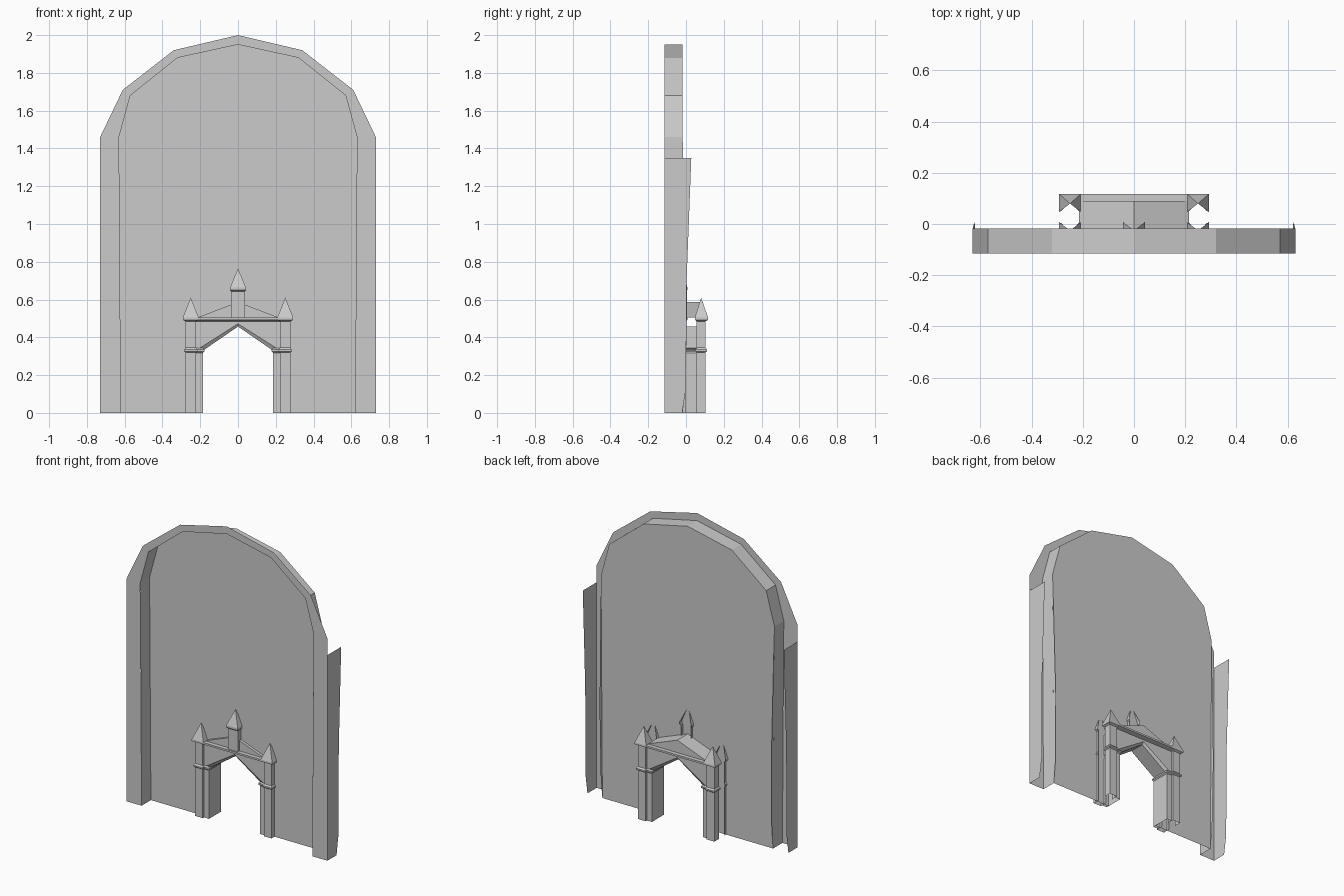
import bpy

if "Cube" in bpy.data.objects:
    bpy.data.objects.remove(bpy.data.objects["Cube"])

MID = 0.027          # gate is symmetric front/back about this depth
WALL_Y = -0.018
FRONT_Y = -0.115


def flip(y):
    return 2 * MID - y


def add_mesh(name, verts, faces):
    me = bpy.data.meshes.new(name)
    me.from_pydata(verts, [], faces)
    me.validate()
    ob = bpy.data.objects.new(name, me)
    bpy.context.collection.objects.link(ob)
    return ob


def loft(name, rings):
    """Open sheet joining equal-length point rows."""
    n = len(rings[0])
    verts = [p for r in rings for p in r]
    faces = [(i * n + j, i * n + j + 1, (i + 1) * n + j + 1, (i + 1) * n + j)
             for i in range(len(rings) - 1) for j in range(n - 1)]
    return add_mesh(name, verts, faces)


def mirror_x(ob):
    m = ob.modifiers.new("mirror", 'MIRROR')
    m.use_clip = True
    m.merge_threshold = 0.0005
    return ob


# Arched frame and recessed wall (half outlines, mirrored)
outer = [(0.73, 0), (0.73, 1.46), (0.61, 1.71), (0.34, 1.92), (0, 2.0)]
inner = [(0.62, 0), (0.63, 1.46), (0.57, 1.68), (0.32, 1.88), (0, 1.95)]
mirror_x(loft("frame_front", [[(x, FRONT_Y, z) for x, z in outer],
                              [(x, FRONT_Y, z) for x, z in inner]]))

door = [(0, 0.457), (0.185, 0.33), (0.185, 0)]
outline = door + inner
mirror_x(add_mesh("recessed_wall", [(x, WALL_Y, z) for x, z in outline],
                  [tuple(range(len(outline)))]))

# Reveal between frame and wall, its lower sides bulging slightly through
back = [(0.62, -0.018, 0), (0.621, -0.003, 0.13), (0.624, 0.006, 0.6),
        (0.628, -0.01, 1.2)]
back += [(x, WALL_Y, z) for x, z in inner[1:]]
mirror_x(loft("frame_reveal", [[(x, FRONT_Y, z) for x, y, z in back], back]))

# Outer side panels
side = [(FRONT_Y, 0), (-0.02, 0), (0.0, 0.13), (0.003, 0.7), (0.028, 1.35),
        (FRONT_Y, 1.35)]
mirror_x(add_mesh("side_panel", [(0.73, y, z) for y, z in side],
                  [tuple(range(len(side)))]))


# Pinnacled posts: three-sided shells, open toward the wall
def post(name, cx, rings, front):
    rows = []
    for h, y_in, y_out, z in rings:
        a, b = (flip(y_in), flip(y_out)) if front else (y_in, y_out)
        rows.append([(cx - h, a, z), (cx - h, b, z), (cx + h, b, z), (cx + h, a, z)])
    return loft(name, rows)


shaft, collar, cap = (0.028, 0.056, 0.103), (0.035, 0.05, 0.111), (0.042, 0.047, 0.117)
corner = [shaft + (0,), shaft + (0.32,), collar + (0.326,), collar + (0.335,),
          shaft + (0.345,), shaft + (0.485,), cap + (0.493,), cap + (0.505,),
          (0, 0.08, 0.08, 0.61)]
thick = (0.036, 0.053, 0.107)
centre = [thick + (0.505,), thick + (0.642,), cap + (0.65,), cap + (0.664,),
          (0, 0.08, 0.08, 0.765)]
for front, tag in ((True, "front"), (False, "rear")):
    for s, lr in ((-1, "left"), (1, "right")):
        post(f"{tag}_{lr}_post", s * 0.25, corner, front)
post("centre_pinnacle", 0, centre, True)

# Door jambs running through the wall, with a small capital
rows = []
for d, z in ((0, 0), (0, 0.318), (0.007, 0.325), (0.007, 0.335), (0, 0.343)):
    y = 0.09 + d
    rows.append([(0.224, y, z), (0.185 - d, y, z),
                 (0.185 - d, flip(y), z), (0.224, flip(y), z)])
mirror_x(loft("door_jamb", rows))

# Pointed arch soffit with chamfered edges
rows = []
for y, d in ((0.09, 0.015), (0.078, 0), (flip(0.078), 0), (flip(0.09), 0.015)):
    rows.append([(0.185 + d, y, 0.33 + d), (0, y, 0.457 + d)])
mirror_x(loft("arch_soffit", rows))

# Gable roof, and the face panels and beams on both sides
ends = (0.09, flip(0.09))
mirror_x(loft("gable_roof", [[(0.215, y, 0.505), (0, y, 0.587)] for y in ends]))
for y, tag in zip(ends, ("rear", "front")):
    mirror_x(add_mesh(f"{tag}_spandrel",
                      [(0.224, y, 0.335), (0.2, y, 0.345), (0, y, 0.472),
                       (0, y, 0.49), (0.224, y, 0.49)], [(0, 1, 2, 3, 4)]))
    mirror_x(add_mesh(f"{tag}_gable",
                      [(0.215, y, 0.505), (0, y, 0.505), (0, y, 0.587)], [(0, 1, 2)]))
    yo = 0.117 if tag == "rear" else flip(0.117)
    loft(f"{tag}_beam", [[(x, y, 0.485), (x, yo, 0.493), (x, yo, 0.505), (x, y, 0.505)]
                         for x in (-0.225, 0.225)])
